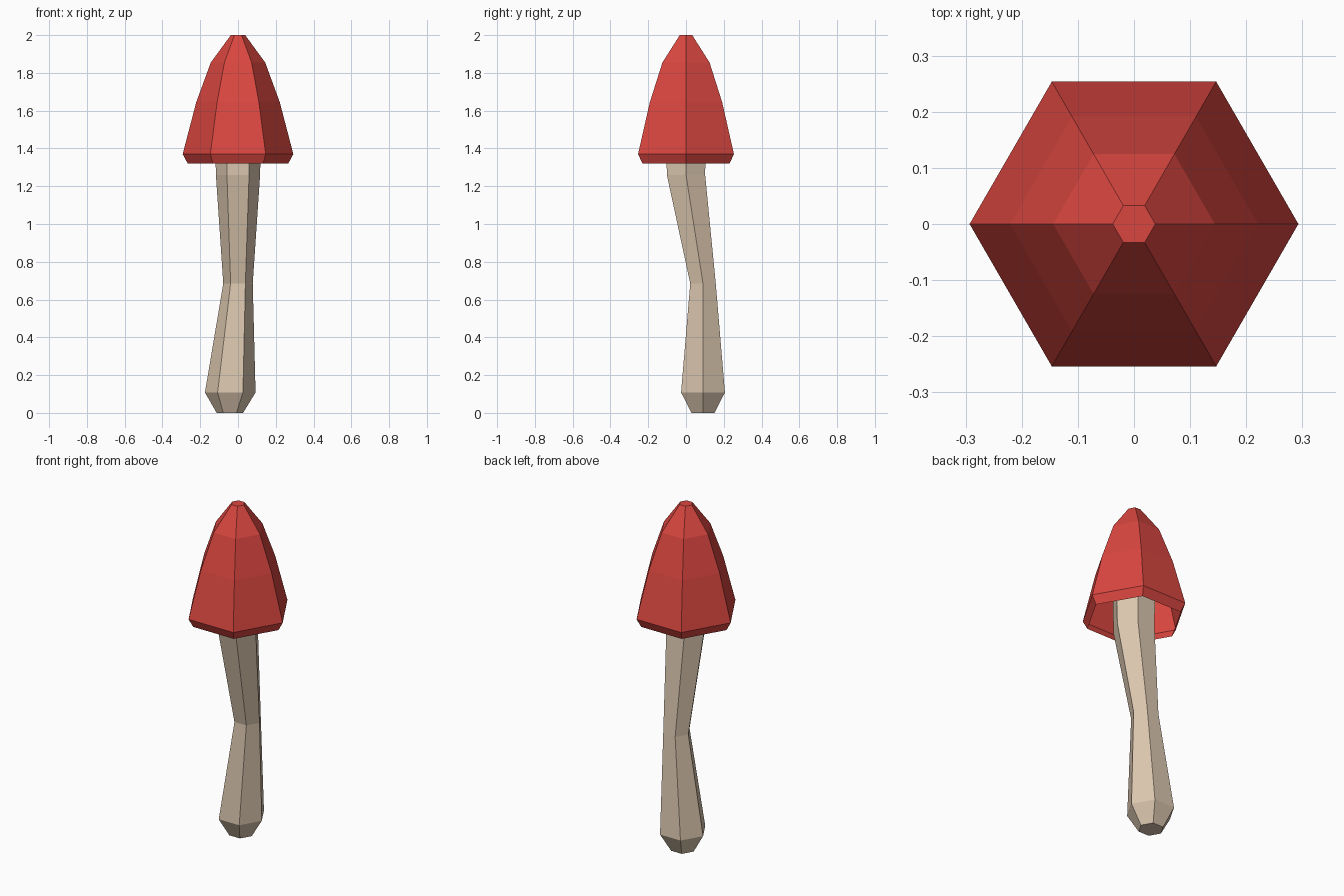
import bpy, bmesh, math

if "Cube" in bpy.data.objects:
    bpy.data.objects.remove(bpy.data.objects["Cube"])

def material(name, rgb):
    m = bpy.data.materials.new(name)
    m.diffuse_color = (*rgb, 1)
    m.use_nodes = True
    m.node_tree.nodes["Principled BSDF"].inputs["Base Color"].default_value = m.diffuse_color
    return m

def hex_loft(name, rings, mat, cap_bottom=False):
    """Hexagonal rings (x, y, z, radius), listed bottom to top, joined by quads."""
    bm = bmesh.new()
    loops = []
    for x, y, z, r in rings:
        loops.append([bm.verts.new((x + r * math.cos(i * math.pi / 3),
                                    y + r * math.sin(i * math.pi / 3), z))
                      for i in range(6)])
    for a, b in zip(loops, loops[1:]):
        for i in range(6):
            j = (i + 1) % 6
            bm.faces.new((a[i], a[j], b[j], b[i]))
    bm.faces.new(loops[-1])
    if cap_bottom:
        bm.faces.new(loops[0][::-1])
    me = bpy.data.meshes.new(name)
    bm.to_mesh(me)
    bm.free()
    me.materials.append(mat)
    ob = bpy.data.objects.new(name, me)
    bpy.context.collection.objects.link(ob)
    return ob

red = material("cap red", (0.70, 0.062, 0.051))
cream = material("stem cream", (0.71, 0.57, 0.43))

# Hollow cap with a turned-in lip, open underneath
hex_loft("cap", [(0, 0, 1.32, 0.266), (0, 0, 1.37, 0.293), (0, 0, 1.645, 0.221),
                 (0, 0, 1.855, 0.144), (0, 0, 2.0, 0.038)], red)

# Bent stem with a bulbous foot, running up inside the cap
hex_loft("stem", [(-0.043, 0.09, 0, 0.07), (-0.041, 0.09, 0.108, 0.134),
                  (0, 0.09, 0.685, 0.078), (0, 0, 1.26, 0.117),
                  (0, 0, 1.65, 0.125)], cream, cap_bottom=True)
